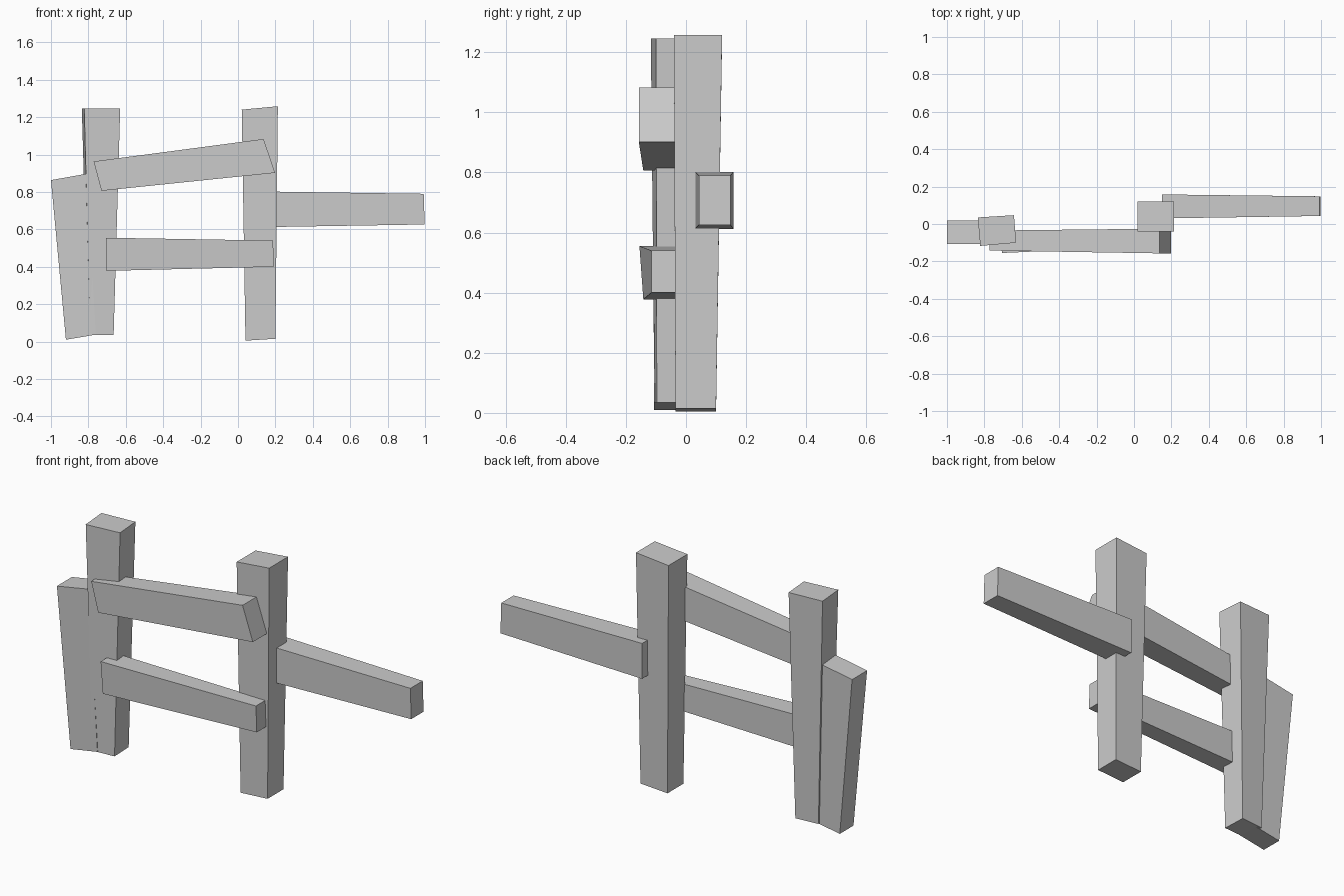
import bpy


def board(name, end_a, end_b):
    """Tapered timber joining two four-cornered ends listed in matching order."""
    faces = [(0, 1, 2, 3), (7, 6, 5, 4)]
    faces += [(i, i + 4, (i + 1) % 4 + 4, (i + 1) % 4) for i in range(4)]
    mesh = bpy.data.meshes.new(name)
    mesh.from_pydata(end_a + end_b, [], faces)
    # Make normals point outwards
    import bmesh
    bm = bmesh.new()
    bm.from_mesh(mesh)
    bmesh.ops.recalc_face_normals(bm, faces=bm.faces)
    bm.to_mesh(mesh)
    bm.free()
    obj = bpy.data.objects.new(name, mesh)
    bpy.context.collection.objects.link(obj)


def rail_end(top, bottom, y_top, y_bottom, back):
    """End of a rail: top and bottom (x, z), front depths and back depth."""
    (xt, zt), (xb, zb) = top, bottom
    return [(xt, y_top, zt), (xt, back, zt), (xb, back, zb), (xb, y_bottom, zb)]


# Upright posts: front left, front right, back right, back left
board("right_post",
      [(0.04, -0.035, 0.005), (0.20, -0.035, 0.015), (0.20, 0.10, 0.015), (0.04, 0.10, 0.005)],
      [(0.02, -0.04, 1.24), (0.213, -0.04, 1.258), (0.213, 0.12, 1.258), (0.02, 0.12, 1.24)])
board("left_post",
      [(-0.79, -0.105, 0.035), (-0.665, -0.097, 0.035), (-0.67, 0.03, 0.035), (-0.80, 0.02, 0.035)],
      [(-0.822, -0.117, 1.245), (-0.63, -0.10, 1.245), (-0.642, 0.047, 1.245), (-0.835, 0.035, 1.245)])

# Short board leaning against the left post
board("leaning_board",
      [(-0.92, -0.106, 0.01), (-0.76, -0.106, 0.037), (-0.76, 0.01, 0.037), (-0.92, 0.01, 0.01)],
      [(-1.0, -0.107, 0.863), (-0.81, -0.107, 0.897), (-0.81, 0.02, 0.897), (-1.0, 0.02, 0.863)])

# Rails on the front of the posts
board("upper_rail",
      rail_end((-0.772, 0.963), (-0.73, 0.806), -0.142, -0.142, -0.035),
      rail_end((0.137, 1.083), (0.198, 0.902), -0.157, -0.157, -0.025))
board("lower_rail",
      rail_end((-0.707, 0.555), (-0.703, 0.378), -0.155, -0.142, -0.035),
      rail_end((0.187, 0.54), (0.192, 0.40), -0.115, -0.115, -0.03))

# Broken-off rail on the back of the right post
board("side_rail",
      rail_end((0.15, 0.802), (0.15, 0.612), 0.03, 0.03, 0.158),
      rail_end((0.993, 0.79), (0.998, 0.626), 0.043, 0.043, 0.148))
